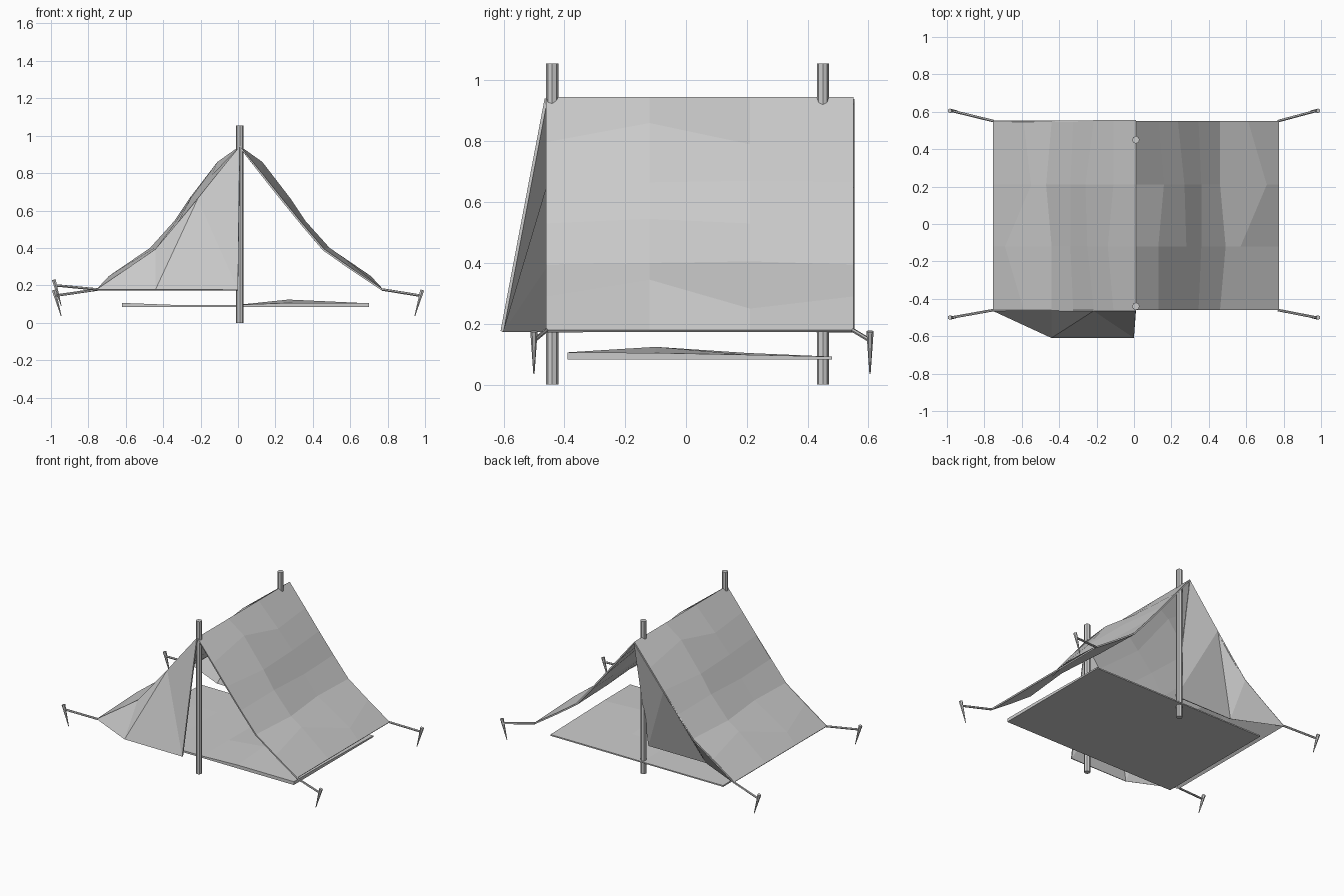
import bpy
import bmesh
from mathutils import Vector

cube = bpy.data.objects.get("Cube")
if cube:
    bpy.data.objects.remove(cube, do_unlink=True)

grey = bpy.data.materials.new("canvas_grey")
grey.use_nodes = True
colour = (0.6, 0.6, 0.6, 1)
grey.diffuse_color = colour
grey.node_tree.nodes["Principled BSDF"].inputs["Base Color"].default_value = colour

RIDGE_X = 0.01
FRONT, BACK = -0.46, 0.55


def make_object(name, verts, faces, thickness=0, offset=0):
    mesh = bpy.data.meshes.new(name)
    mesh.from_pydata(verts, [], faces)
    mesh.materials.append(grey)
    obj = bpy.data.objects.new(name, mesh)
    bpy.context.collection.objects.link(obj)
    if thickness:
        mod = obj.modifiers.new("thickness", "SOLIDIFY")
        mod.thickness = thickness
        mod.offset = offset
    return obj


def grid_faces(cols, rows):
    return [(r * cols + c, r * cols + c + 1, (r + 1) * cols + c + 1, (r + 1) * cols + c)
            for r in range(rows - 1) for c in range(cols - 1)]


def rod(name, start, end, r1, r2, sides):
    start, end = Vector(start), Vector(end)
    axis = end - start
    bm = bmesh.new()
    bmesh.ops.create_cone(bm, cap_ends=True, segments=sides, radius1=r1, radius2=r2, depth=axis.length)
    turn = Vector((0, 0, 1)).rotation_difference(axis).to_matrix().to_4x4()
    bmesh.ops.transform(bm, matrix=turn, verts=bm.verts)
    bmesh.ops.translate(bm, vec=(start + end) / 2, verts=bm.verts)
    obj = make_object(name, [], [])
    bm.to_mesh(obj.data)
    bm.free()
    return obj


# Roof: sagging profile at both ends, uneven billowing rows between them
end_row = [(0, .945), (.12, .797), (.225, .665), (.335, .53), (.45, .395), (.6, .29), (.765, .18)]
row_a = [(0, .945), (.12, .86), (.27, .665), (.35, .545), (.48, .4), (.56, .345), (.765, .18)]
row_b = [(0, .945), (.15, .79), (.26, .67), (.35, .53), (.45, .405), (.7, .25), (.765, .18)]
rows = [(FRONT, end_row, end_row), (-.12, row_b, row_a), (.21, row_a, row_b), (BACK, end_row, end_row)]
verts = []
for y, right, left in rows:
    verts += [(RIDGE_X - x, y, z) for x, z in reversed(right)]
    verts += [(RIDGE_X + x, y, z) for x, z in left[1:]]
make_object("roof_sheet", verts, grid_faces(13, 4), 0.01, -1)

# Door flaps: the front one swings outwards, the back one inwards
for name, y in (("front_door_flap", FRONT), ("back_door_flap", BACK)):
    edge = [(RIDGE_X - end_row[i][0], y, end_row[i][1] - .005) for i in (0, 2, 4, 6)]
    hem = [(-.44, y - .145, .175), (0, y - .145, .175)]
    make_object(name, edge + hem, [(0, 1, 5), (1, 4, 5), (1, 2, 4), (2, 3, 4)], 0.01)

# Poles
for name, y in (("front_pole", -.44), ("back_pole", .45)):
    rod(name, (RIDGE_X, y, 0), (RIDGE_X, y, 1.055), .02, .02, 8)

# Ground sheet: flat underside, slightly wrinkled top
xs = [-.62, -.3, 0, .27, .70]
ys = [-.39, -.1, .2, .48]
heights = [[.106, .094, .096, .106, .106],
           [.1, .092, .096, .124, .104],
           [.096, .092, .094, .104, .098],
           [.092, .091, .091, .092, .092]]
floor = make_object("ground_sheet",
                    [(x, y, z) for y, hs in zip(ys, heights) for x, z in zip(xs, hs)],
                    grid_faces(5, 4))
bm = bmesh.new()
bm.from_mesh(floor.data)
skirt = bmesh.ops.extrude_face_region(bm, geom=bm.faces[:])["geom"]
top = [v for v in skirt if isinstance(v, bmesh.types.BMVert)]
for v in bm.verts:
    if v not in top:
        v.co.z = .083
bmesh.ops.recalc_face_normals(bm, faces=bm.faces)
bm.to_mesh(floor.data)
bm.free()

# Guy ropes and tapered stakes at each corner
for side, sx in (("left", 1), ("right", -1)):
    for end, y, stake_y in (("front", FRONT, -.5), ("back", BACK, .605)):
        lift = .055 if (side, end) == ("right", "front") else 0
        corner = (RIDGE_X + sx * .76, y, .178)
        rod(f"{end}_{side}_rope", corner, (sx * .975, stake_y, .145 + lift), .007, .007, 6)
        rod(f"{end}_{side}_stake", (sx * .945, stake_y, .035 + lift),
            (sx * .985, stake_y, .175 + lift), .002, .012, 6)
